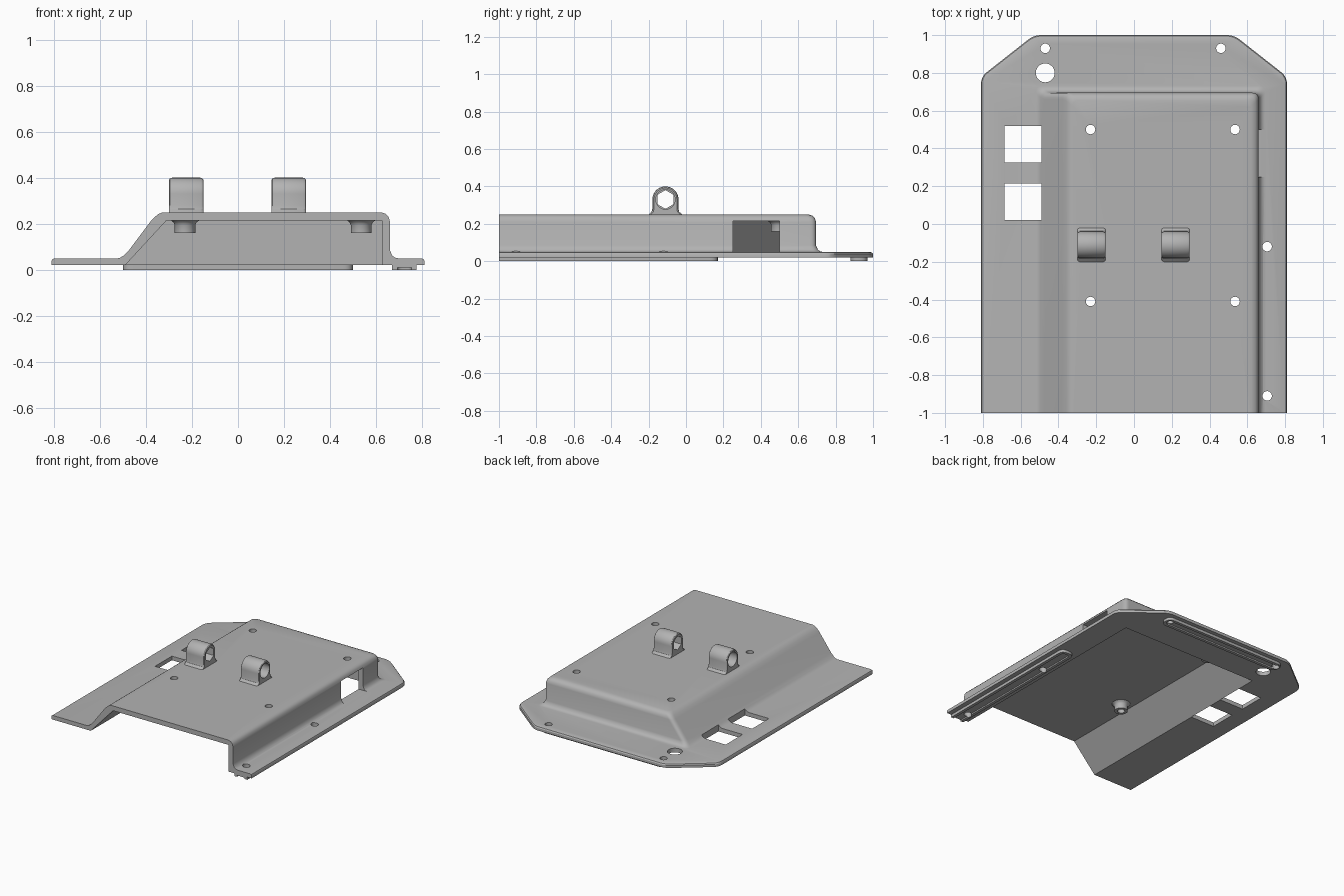
import bpy, bmesh, math

if "Cube" in bpy.data.objects:
    bpy.data.objects.remove(bpy.data.objects["Cube"])

grey = bpy.data.materials.new("plain grey")
grey.use_nodes = True
colour = (0.45, 0.45, 0.45, 1)
grey.diffuse_color = colour
grey.node_tree.nodes["Principled BSDF"].inputs["Base Color"].default_value = colour


def loft(name, rings):
    """Closed solid skinned through rings with equal point counts."""
    bm = bmesh.new()
    loops = [[bm.verts.new(p) for p in ring] for ring in rings]
    n = len(loops[0])
    for a, b in zip(loops, loops[1:]):
        for i in range(n):
            j = (i + 1) % n
            bm.faces.new((a[i], a[j], b[j], b[i]))
    bm.faces.new(loops[0][::-1])
    bm.faces.new(loops[-1])
    bmesh.ops.recalc_face_normals(bm, faces=bm.faces)
    mesh = bpy.data.meshes.new(name)
    bm.to_mesh(mesh)
    bm.free()
    mesh.materials.append(grey)
    ob = bpy.data.objects.new(name, mesh)
    bpy.context.collection.objects.link(ob)
    return ob


def rounded(corners, steps=6):
    """Outline from (x, y, radius) corners."""
    out = []
    for i, (x, y, r) in enumerate(corners):
        if r == 0:
            out.append((x, y))
            continue
        ends = []
        for k in (i - 1, (i + 1) % len(corners)):
            dx, dy = corners[k][0] - x, corners[k][1] - y
            d = math.hypot(dx, dy)
            ends.append((x + dx / d * r, y + dy / d * r))
        (ax, ay), (bx, by) = ends
        for s in range(steps + 1):
            t = s / steps
            u = 1 - t
            out.append((u * u * ax + 2 * u * t * x + t * t * bx,
                        u * u * ay + 2 * u * t * y + t * t * by))
    return out


def at_z(outline, z, scale=1):
    return [(x * scale, y * scale, z) for x, y in outline]


def circle(cx, cy, r, n=32, turn=0):
    return [(cx + r * math.cos(turn + math.tau * i / n),
             cy + r * math.sin(turn + math.tau * i / n)) for i in range(n)]


def box(name, x0, x1, y0, y1, z0, z1):
    flat = [(x0, y0), (x1, y0), (x1, y1), (x0, y1)]
    return loft(name, [at_z(flat, z0), at_z(flat, z1)])


def combine(target, tool, operation):
    """Apply a boolean and discard the tool."""
    mod = target.modifiers.new("join", "BOOLEAN")
    mod.operation, mod.solver, mod.object = operation, "EXACT", tool
    bpy.context.view_layer.objects.active = target
    bpy.ops.object.modifier_apply(modifier=mod.name)
    bpy.data.objects.remove(tool)


def add(tool):
    combine(cover, tool, "UNION")


def cut(tool):
    combine(cover, tool, "DIFFERENCE")


# Base flange with clipped back corners and a softened top edge
plate = rounded([(-0.81, -1.1, 0), (0.81, -1.1, 0), (0.81, 0.78, 0.04),
                 (0.53, 1, 0.04), (-0.53, 1, 0.04), (-0.81, 0.78, 0.04)])
cover = loft("mounting_cover", [at_z(plate, 0.02), at_z(plate, 0.038),
                                at_z(plate, 0.046, 0.995), at_z(plate, 0.05, 0.985)])

# Raised housing: flared foot, straight walls, rounded top, sloping left side
rings = []
for z, flare in [(0.03, 0.04), (0.05, 0.035), (0.053, 0.022), (0.062, 0.01), (0.085, 0),
                 (0.21, 0), (0.23, -0.006), (0.243, -0.018), (0.25, -0.04)]:
    left = -0.5 + 0.75 * (z - 0.05) - 0.6 * flare
    right, back = 0.66 + flare, 0.695 + flare
    rings.append(at_z(rounded([(left, -1.1, 0), (right, -1.1, 0),
                               (right, back, 0.035), (left, back, 0.035)]), z))
add(loft("housing", rings))

# Hollow inside, open at the front
section = [(-0.555, -0.05), (-0.31, 0.215), (0.625, 0.215), (0.625, -0.05)]
cut(loft("cavity", [[(x, y, z) for x, z in section] for y in (-1.2, 0.66)]))

# Screw bosses hanging from the ceiling
screws = [(x, y) for x in (-0.23, 0.535) for y in (-0.41, 0.5)]
for x, y in screws:
    add(loft("boss", [at_z(circle(x, y, r), z) for z, r in
                      [(0.16, 0.045), (0.195, 0.045), (0.207, 0.051), (0.216, 0.064), (0.23, 0.064)]]))

# Seating strips under the right and back flanges, recessed along the middle
for x0, x1, y0, y1 in [(0.67, 0.775, -1.1, 0.17), (-0.5, 0.5, 0.88, 0.97)]:
    for inset, z0, z1, apply in [(0, 0, 0.03, add), (0.022, -0.02, 0.01, cut)]:
        r = 0.045 - inset
        a, b, c, d = x0 + inset, x1 - inset, y0 + inset, y1 - inset
        shape = rounded([(a, c, r), (b, c, r), (b, d, r), (a, d, r)])
        apply(loft("strip", [at_z(shape, z0), at_z(shape, z1)]))

# Pivot lugs on the top
PIVOT_Y, PIVOT_Z = -0.11, 0.33
arc = [(0.07 * math.cos(math.pi * i / 20), 0.07 * math.sin(math.pi * i / 20)) for i in range(21)]
foot = [(0.07, -0.05), (0.074, -0.066), (0.09, -0.08)]
profile = foot[::-1] + arc + [(-y, z) for y, z in foot] + [(-0.09, -0.1), (0.09, -0.1)]
for side, x0, x1 in [(-1, -0.3, -0.15), (1, 0.145, 0.295)]:
    add(loft("pivot_lug", [[(x, PIVOT_Y + y * s, PIVOT_Z + (z * s if z > 0 else z)) for y, z in profile]
                           for x, s in [(x0, 0.87), (x0 + 0.004, 0.95), (x0 + 0.013, 1),
                                        (x1 - 0.013, 1), (x1 - 0.004, 0.95), (x1, 0.87)]]))
    # Hexagonal bore opening into a round one on the outer side
    middle = (x0 + x1) / 2
    for a, b, r, n in [(x0 - 0.05, x1 + 0.05, 0.05, 6),
                       (middle, middle + side * 0.15, 0.052, 32)]:
        bore = circle(PIVOT_Y, PIVOT_Z, r, n, math.pi / 2)
        cut(loft("bore", [[(x, y, z) for y, z in bore] for x in (a, b)]))

# Screw holes and the larger cable hole
holes = [(x, y, 0.025) for x, y in screws]
holes += [(-0.47, 0.93, 0.025), (0.46, 0.93, 0.025), (0.705, -0.12, 0.025),
          (0.705, -0.91, 0.025), (-0.47, 0.8, 0.05)]
for x, y, r in holes:
    cut(loft("hole", [at_z(circle(x, y, r), z) for z in (-0.1, 0.3)]))

# Square openings in the left flange
for y in (0.02, 0.325):
    cut(box("square_opening", -0.685, -0.49, y, y + 0.195, -0.1, 0.3))

# Side window and the flat front end
cut(box("window", 0.6, 0.72, 0.25, 0.5, 0.0505, 0.214))
cut(box("front_trim", -2, 2, -2, -1, -1, 1))

bpy.ops.object.select_all(action="DESELECT")
cover.select_set(True)
bpy.context.view_layer.objects.active = cover
bpy.ops.object.shade_smooth_by_angle(angle=math.radians(32))
